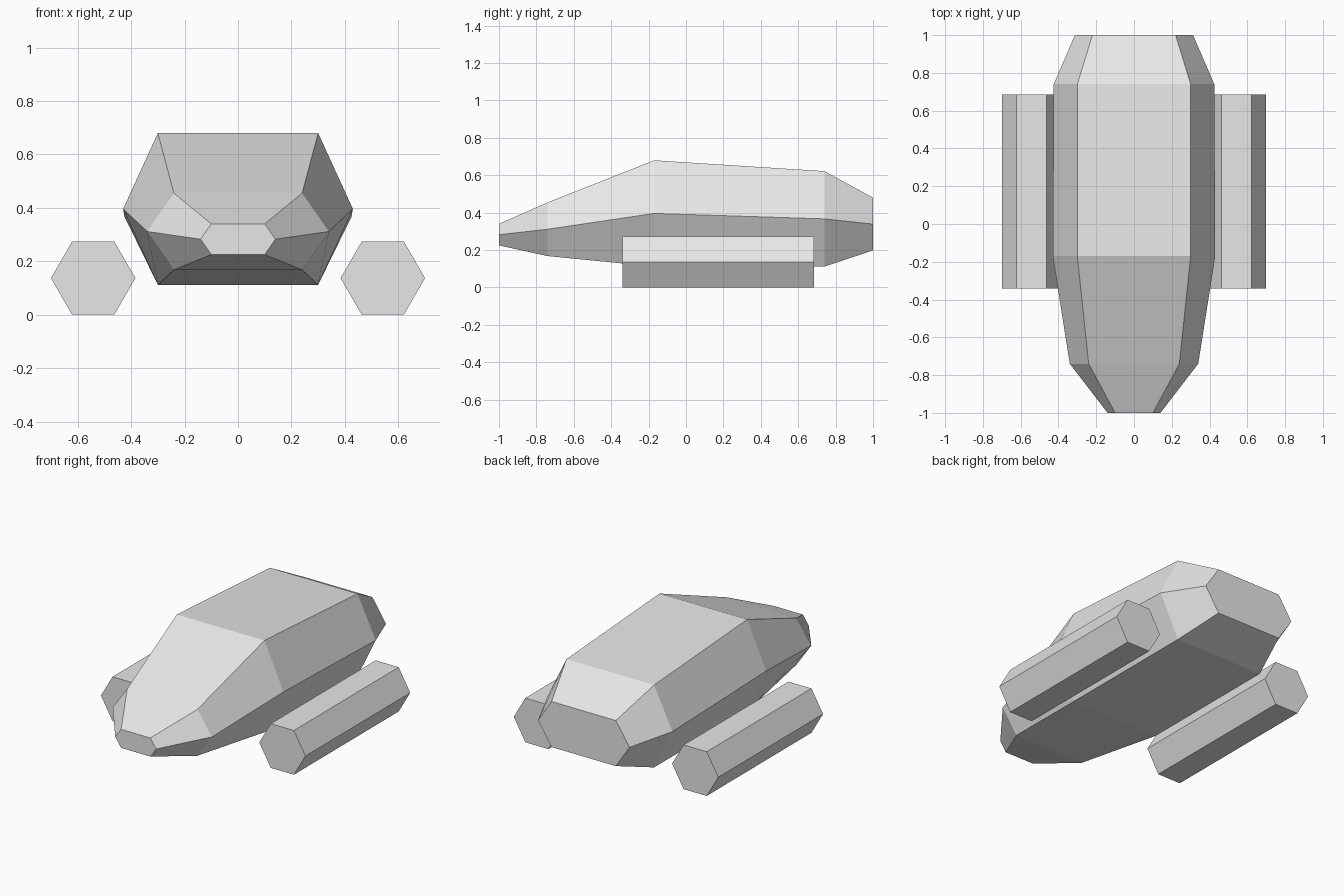
import bpy
import bmesh
import math
from mathutils import Matrix

cube = bpy.data.objects.get("Cube")
if cube:
    bpy.data.objects.remove(cube, do_unlink=True)

grey = bpy.data.materials.new("light_grey")
grey.use_nodes = True
colour = (0.8, 0.8, 0.8, 1)
grey.diffuse_color = colour
grey.node_tree.nodes["Principled BSDF"].inputs["Base Color"].default_value = colour


def make_object(name, bm):
    mesh = bpy.data.meshes.new(name)
    bm.to_mesh(mesh)
    bm.free()
    mesh.materials.append(grey)
    obj = bpy.data.objects.new(name, mesh)
    bpy.context.collection.objects.link(obj)
    return obj


# Hull: half hexagonal sections lofted from nose to tail, then mirrored
# Each section: y, flat half width, widest half width, top z, bottom z
sections = [
    (-1.0, 0.10, 0.14, 0.34, 0.225),
    (-0.74, 0.24, 0.34, 0.455, 0.168),
    (-0.17, 0.30, 0.43, 0.68, 0.112),
    (0.74, 0.30, 0.425, 0.622, 0.112),
    (1.0, 0.22, 0.313, 0.48, 0.198),
]
bm = bmesh.new()
rings = []
for y, flat, wide, top, bottom in sections:
    profile = [(0, top), (flat, top), (wide, (top + bottom) / 2),
               (flat, bottom), (0, bottom)]
    rings.append([bm.verts.new((x, y, z)) for x, z in profile])
for a, b in zip(rings, rings[1:]):
    for i in range(len(a) - 1):
        bm.faces.new((a[i], a[i + 1], b[i + 1], b[i]))
bm.faces.new(rings[0][::-1])
bm.faces.new(rings[-1])
hull = make_object("hull", bm)
mirror = hull.modifiers.new("mirror", 'MIRROR')
mirror.use_clip = True

# Side pods: hexagonal prisms lying along y, with corners pointing sideways
pod_radius = 0.158
for name, side in (("left_pod", 1), ("right_pod", -1)):
    bm = bmesh.new()
    bmesh.ops.create_cone(bm, cap_ends=True, segments=6, radius1=pod_radius,
                          radius2=pod_radius, depth=1.025)
    # Put a corner on the x axis, whatever the primitive's starting angle
    corner = bm.verts[:][0].co
    turn = Matrix.Rotation(-math.atan2(corner.y, corner.x), 4, 'Z')
    bm.transform(Matrix.Rotation(math.pi / 2, 4, 'X') @ turn)
    pod = make_object(name, bm)
    pod.location = (side * 0.542, 0.172, pod_radius * math.sqrt(3) / 2)
